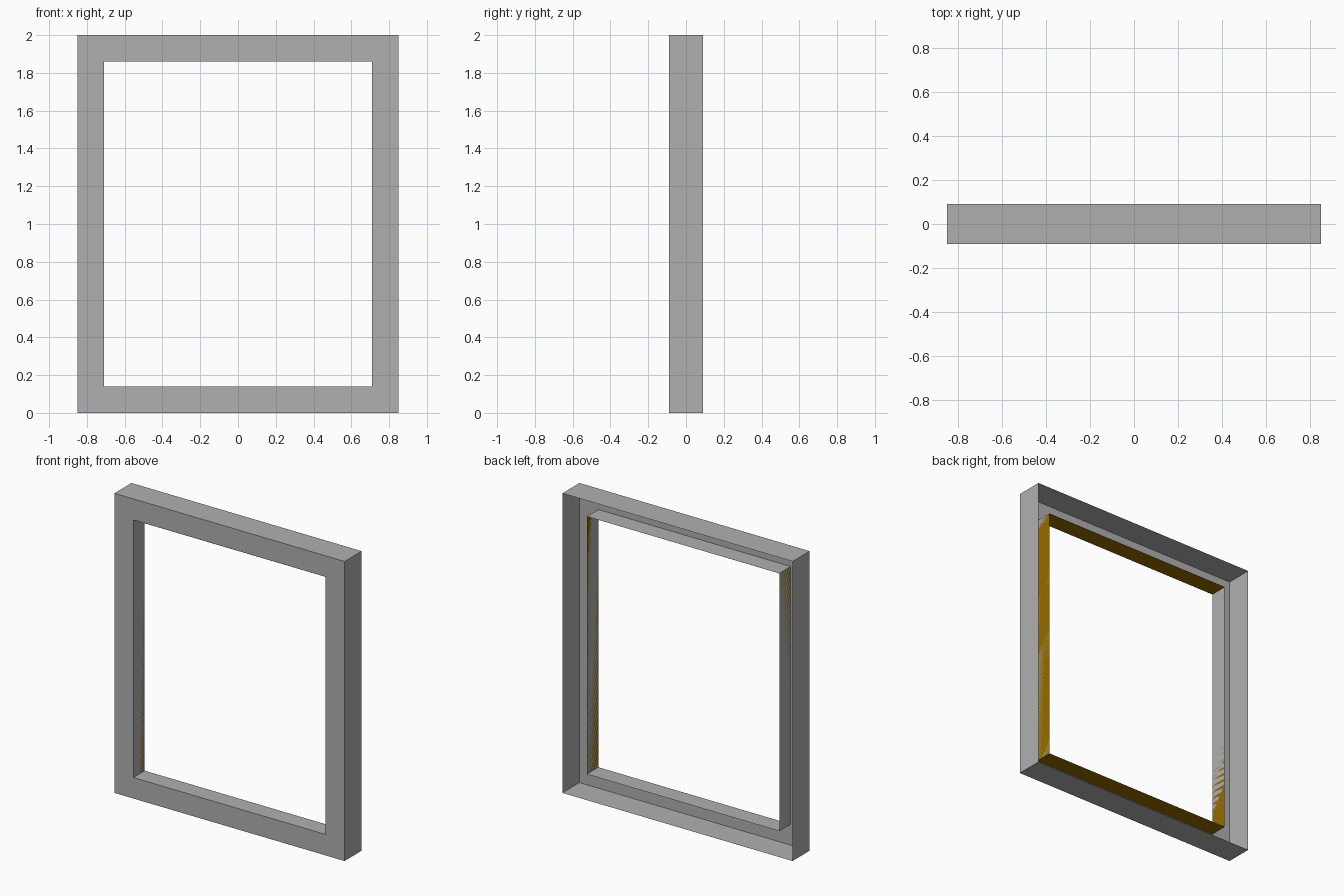
import bpy
import bmesh

if "Cube" in bpy.data.objects:
    bpy.data.objects.remove(bpy.data.objects["Cube"])

OUT_W, OUT_H = 1.70, 2.00      # outer size
BORDER = 0.14                  # width of the face border
FRONT, BACK, LIP = -0.09, 0.09, 0.03


def rect_sweep(name, profile, color):
    """Sweep (inset, y) profile points around the rectangle as an open sheet."""
    bm = bmesh.new()
    rings = []
    for inset, y in profile:
        x, lo, hi = OUT_W / 2 - inset, inset, OUT_H - inset
        rings.append([bm.verts.new(p) for p in
                      ((-x, y, lo), (x, y, lo), (x, y, hi), (-x, y, hi))])
    for a, b in zip(rings, rings[1:]):
        for i in range(4):
            j = (i + 1) % 4
            bm.faces.new((a[j], b[j], b[i], a[i]))
    mesh = bpy.data.meshes.new(name)
    bm.to_mesh(mesh)
    bm.free()
    mat = bpy.data.materials.new(name + "_color")
    mat.diffuse_color = (*color, 1)
    mat.use_nodes = True
    mat.node_tree.nodes["Principled BSDF"].inputs["Base Color"].default_value = mat.diffuse_color
    mesh.materials.append(mat)
    obj = bpy.data.objects.new(name, mesh)
    bpy.context.collection.objects.link(obj)
    return obj


# Hollow frame, open at the back: outer wall, front face, opening wall
rect_sweep("frame_shell", [(0, BACK), (0, FRONT), (BORDER, FRONT), (BORDER, LIP)],
           (0.436, 0.436, 0.436))

# Gold lining resting on the opening wall
lining = rect_sweep("opening_lining", [(BORDER, FRONT), (BORDER, LIP)],
                    (0.30, 0.15, 0.0))
lining.location.z = -0.0006
